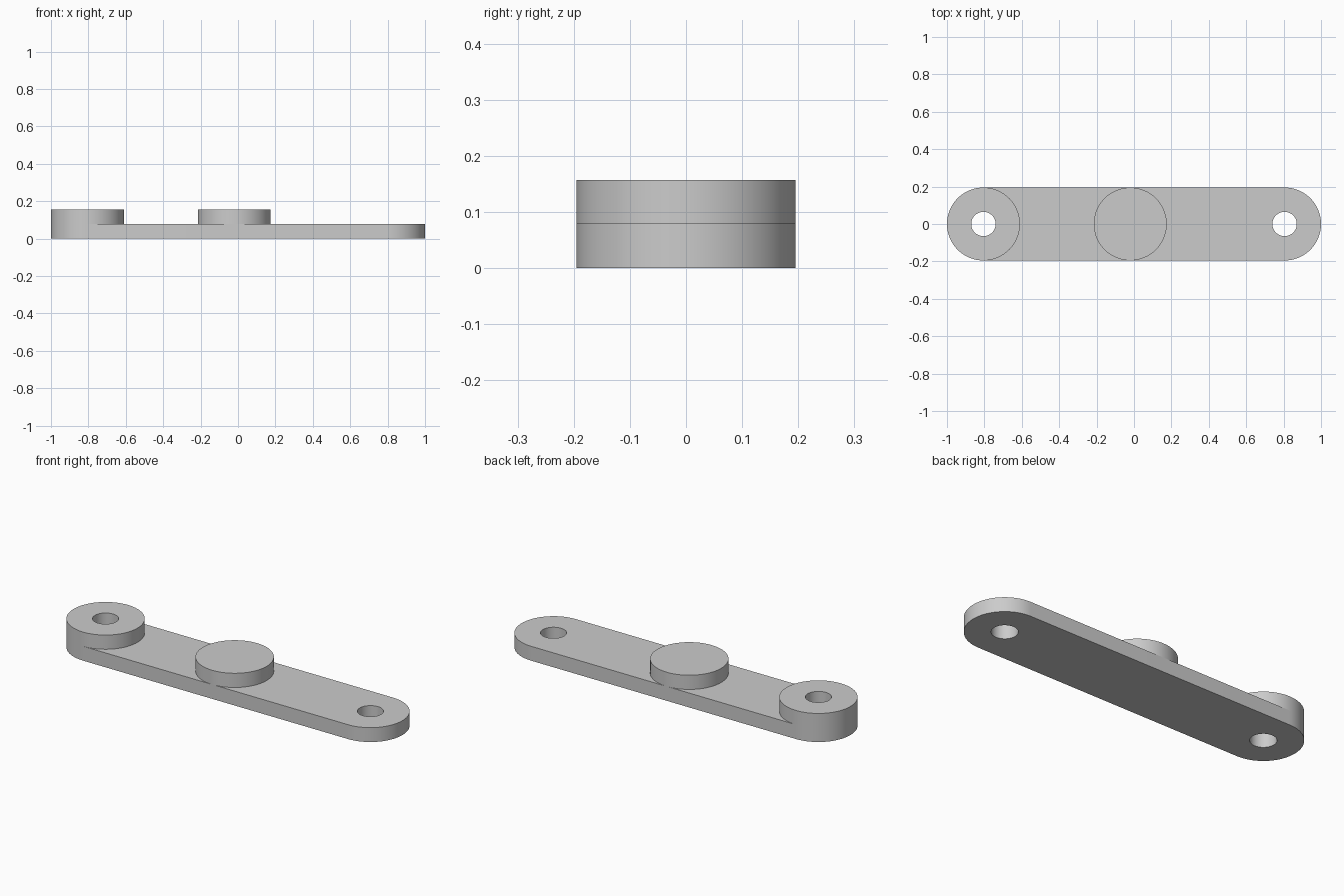
import bpy
import bmesh
from math import pi, cos, sin

if "Cube" in bpy.data.objects:
    bpy.data.objects.remove(bpy.data.objects["Cube"], do_unlink=True)

R = 0.195          # end radius, also boss radius
HOLE = 0.065       # pin hole radius
END = 1 - R        # distance of the pin holes from the centre
PLATE = 0.079      # plate thickness
TOP = 0.157        # top of the bosses
SEGS = 96

grey = bpy.data.materials.new("plain_grey")
grey.use_nodes = True
grey.diffuse_color = (0.6, 0.6, 0.6, 1)
grey.node_tree.nodes["Principled BSDF"].inputs["Base Color"].default_value = (0.6, 0.6, 0.6, 1)


def arc(cx, r, start, sweep, count):
    return [(cx + r * cos(start + sweep * i / count), r * sin(start + sweep * i / count))
            for i in range(count + 1)]


def circle(cx, r):
    return arc(cx, r, 0, 2 * pi, SEGS)[:-1]


def extruded(name, loops, z0, z1, open_bottom=False):
    """Fill an outline with its holes and raise it into a solid."""
    bm = bmesh.new()
    edges = []
    for loop in loops:
        vs = [bm.verts.new((x, y, z0)) for x, y in loop]
        edges += [bm.edges.new((a, b)) for a, b in zip(vs, vs[1:] + vs[:1])]
    bmesh.ops.triangle_fill(bm, edges=edges, use_beauty=True)
    base = list(bm.faces)
    ext = bmesh.ops.extrude_face_region(bm, geom=base, use_keep_orig=True)
    moved = [g for g in ext["geom"] if isinstance(g, bmesh.types.BMVert)]
    bmesh.ops.translate(bm, verts=moved, vec=(0, 0, z1 - z0))
    bmesh.ops.recalc_face_normals(bm, faces=bm.faces)
    # Drop the face that rests hidden on the plate
    if open_bottom:
        hidden = [f for f in bm.faces if f.normal.z < -0.9]
        bmesh.ops.delete(bm, geom=hidden, context="FACES")
    mesh = bpy.data.meshes.new(name)
    bm.to_mesh(mesh)
    bm.free()
    mesh.materials.append(grey)
    obj = bpy.data.objects.new(name, mesh)
    bpy.context.collection.objects.link(obj)
    bpy.ops.object.select_all(action="DESELECT")
    obj.select_set(True)
    bpy.context.view_layer.objects.active = obj
    bpy.ops.object.shade_smooth_by_angle(angle=pi / 6)
    return obj


# Round-ended link plate with a pin hole at each end
outline = arc(END, R, -pi / 2, pi, SEGS // 2) + arc(-END, R, pi / 2, pi, SEGS // 2)
extruded("link_plate", [outline, circle(-END, HOLE), circle(END, HOLE)], 0, PLATE)

# Raised collar around the right-hand hole, and the solid middle boss
extruded("end_collar", [circle(-END, R), circle(-END, HOLE)], PLATE, TOP, True)
extruded("middle_boss", [circle(-0.02, R)], PLATE, TOP, True)
